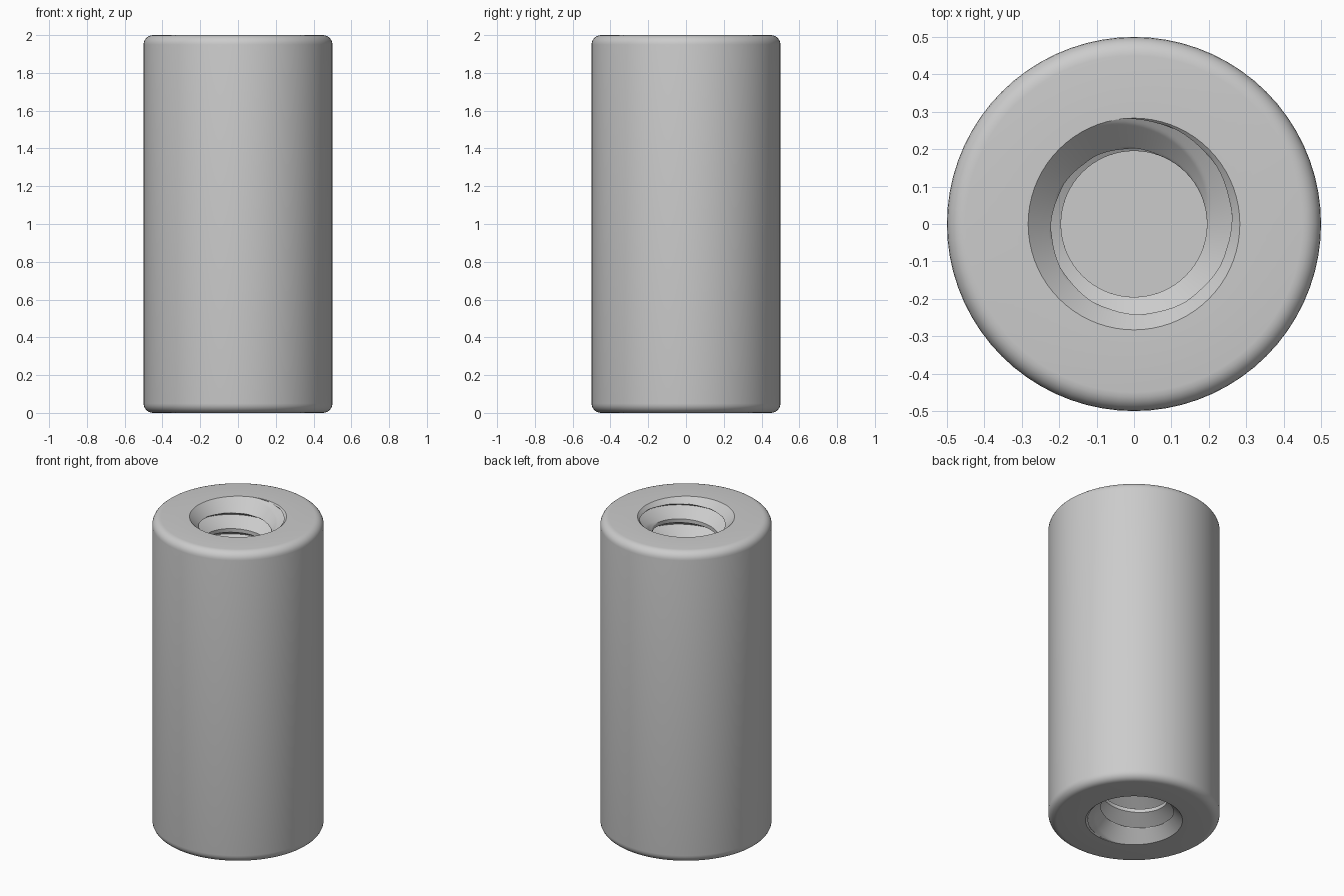
import bpy, bmesh, math

cube = bpy.data.objects.get("Cube")
if cube:
    bpy.data.objects.remove(cube, do_unlink=True)

# Main dimensions
HEIGHT, RADIUS, FILLET = 2.0, 0.5, 0.05
MINOR, MAJOR = 0.195, 0.283        # thread crest and root radii
PITCH, DEPTH = 0.125, 0.75         # thread pitch and blind hole depth
THREAD_START = 1.8375              # groove centre height at angle zero
SEGMENTS, ROWS = 72, 32            # columns around, rows per thread turn
FLOOR = HEIGHT - DEPTH

steel = bpy.data.materials.new("plain grey")
steel.use_nodes = True
grey = (0.6, 0.6, 0.6, 1)
steel.diffuse_color = grey
steel.node_tree.nodes["Principled BSDF"].inputs["Base Color"].default_value = grey


def skin(bm, rows, flip=False):
    """Join rows of (radius, height) points, one point per column, into quads."""
    grid = []
    for row in rows:
        ring = []
        for j, (r, z) in enumerate(row):
            a = math.tau * j / SEGMENTS
            x, y = r * math.cos(a), r * math.sin(a)
            # The lower hole is the upper one turned half round the x axis
            ring.append(bm.verts.new((x, -y, HEIGHT - z) if flip else (x, y, z)))
        grid.append(ring)
    for low, high in zip(grid, grid[1:]):
        for j in range(SEGMENTS):
            bm.faces.new((low[j], low[j + 1], high[j + 1], high[j]))


def hole_radius(z, turn):
    """Countersink and 60 degree V thread, fading out above the floor."""
    phase = (z - THREAD_START) / PITCH - turn
    offset = abs(phase - round(phase)) * PITCH
    thread = MAJOR - offset / math.tan(math.radians(30))
    runout = MINOR + max(0, z - FLOOR - 0.05)
    countersink = MAJOR - (HEIGHT - z)
    return max(MINOR, min(thread, runout), countersink)


def hole_rows():
    """Rows that follow the helix, trimmed at the floor and the mouth."""
    columns = range(SEGMENTS + 1)
    rows = [[(0, FLOOR) for j in columns]]
    first = math.floor((FLOOR - THREAD_START - PITCH) / PITCH * ROWS)
    last = math.ceil((HEIGHT - THREAD_START) / PITCH * ROWS)
    for i in range(first, last + 1):
        row = []
        for j in columns:
            turn = j / SEGMENTS
            z = THREAD_START + PITCH * (i / ROWS + turn)
            z = min(HEIGHT, max(FLOOR, z))
            row.append((hole_radius(z, turn), z))
        rows.append(row)
    return rows


# Outer wall with rounded rims
arc = [math.radians(90) * k / 6 for k in range(7)]
upper = [(RADIUS - FILLET * (1 - math.sin(a)),
          HEIGHT - FILLET * (1 - math.cos(a))) for a in arc]
lower = [(r, HEIGHT - z) for r, z in reversed(upper)]
profile = [(MAJOR, HEIGHT)] + upper + lower + [(MAJOR, 0)]

bm = bmesh.new()
skin(bm, [[p] * (SEGMENTS + 1) for p in profile])

# Threaded blind hole in each end
for flip in (False, True):
    skin(bm, hole_rows(), flip)

bmesh.ops.remove_doubles(bm, verts=bm.verts, dist=0.0001)
bmesh.ops.recalc_face_normals(bm, faces=bm.faces)

mesh = bpy.data.meshes.new("threaded_standoff")
bm.to_mesh(mesh)
bm.free()
mesh.materials.append(steel)
standoff = bpy.data.objects.new("threaded_standoff", mesh)
bpy.context.collection.objects.link(standoff)

# Smooth surfaces with crisp thread and hole edges
bpy.ops.object.select_all(action='DESELECT')
standoff.select_set(True)
bpy.context.view_layer.objects.active = standoff
bpy.ops.object.shade_smooth_by_angle(angle=math.radians(30))
